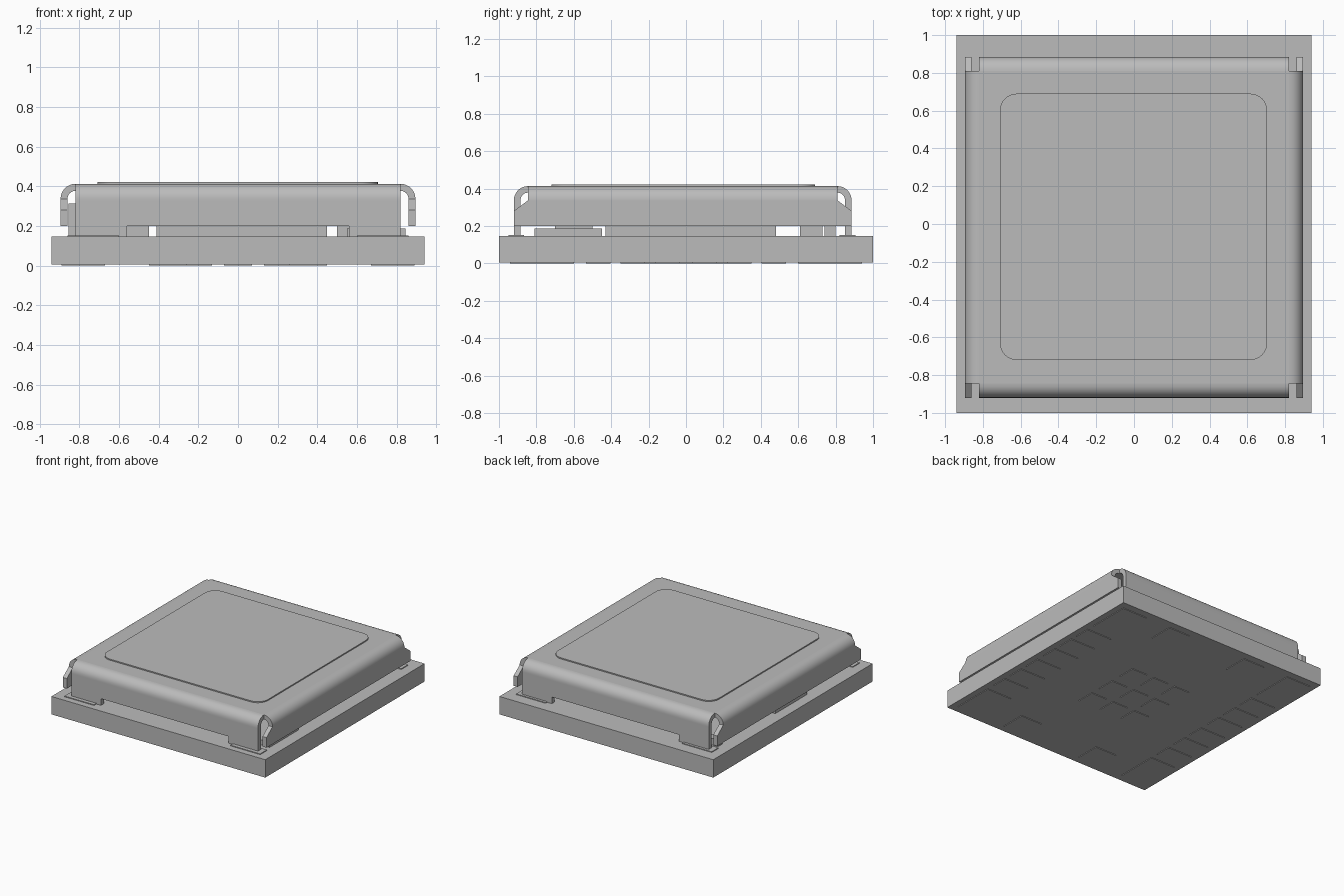
import bpy, bmesh, math

cube = bpy.data.objects.get("Cube")
if cube:
    bpy.data.objects.remove(cube, do_unlink=True)

grey = bpy.data.materials.new("plain grey")
grey.use_nodes = True
COLOUR = (0.5, 0.5, 0.5, 1)
grey.diffuse_color = COLOUR
grey.node_tree.nodes["Principled BSDF"].inputs["Base Color"].default_value = COLOUR


def finish(name, bm, smooth=False):
    bmesh.ops.recalc_face_normals(bm, faces=bm.faces[:])
    mesh = bpy.data.meshes.new(name)
    bm.to_mesh(mesh)
    bm.free()
    mesh.materials.append(grey)
    obj = bpy.data.objects.new(name, mesh)
    bpy.context.scene.collection.objects.link(obj)
    if smooth:
        bpy.ops.object.select_all(action='DESELECT')
        obj.select_set(True)
        bpy.context.view_layer.objects.active = obj
        bpy.ops.object.shade_smooth_by_angle(angle=math.radians(30))
    return obj


def box(name, x0, x1, y0, y1, z0, z1):
    bm = bmesh.new()
    bmesh.ops.create_cube(bm, size=1)
    for v in bm.verts:
        v.co = ((x0 + x1) / 2 + v.co.x * (x1 - x0),
                (y0 + y1) / 2 + v.co.y * (y1 - y0),
                (z0 + z1) / 2 + v.co.z * (z1 - z0))
    return finish(name, bm)


# Main dimensions: board top, shield extents, sheet thickness, bend radius
BOARD, TOP, SKIRT = 0.147, 0.413, 0.2
SX, FRONT, BACK = 0.895, -0.92, 0.885
SHEET, BEND = 0.035, 0.075
INX, INF, INB = SX - BEND, FRONT + BEND, BACK - BEND


def flange(name, place, lo, hi, flare):
    """Bent sheet: rows run out over the bend and down, flaring at the skirt."""
    def rows(radius):
        out = []
        for i in range(9):
            a = math.pi / 2 * i / 8
            out.append((radius * math.sin(a), TOP - BEND + radius * math.cos(a), 0))
        out.append((radius, 0.365 if flare and radius < 0 else 0.33, 0))
        if flare:
            out[-1] = (radius, TOP - BEND - 0.001, 0)
            out.append((radius, 0.28, flare))
        out.append((radius, SKIRT, flare))
        return out
    bm = bmesh.new()
    sides = []
    for radius in (BEND, BEND - SHEET):
        sides.append([[bm.verts.new(place(d, t, z)) for t in (lo - f, hi + f)]
                      for d, z, f in rows(radius)])
    outer, inner = sides
    for i in range(len(outer) - 1):
        a, b, c, d = outer[i], outer[i + 1], inner[i], inner[i + 1]
        bm.faces.new((a[0], a[1], b[1], b[0]))
        bm.faces.new((c[0], d[0], d[1], c[1]))
        for k in (0, 1):
            bm.faces.new((a[k], b[k], d[k], c[k]))
    for i in (0, -1):
        bm.faces.new((outer[i][0], outer[i][1], inner[i][1], inner[i][0]))
    finish(name, bm, True)


# Circuit board
box("board", -0.94, 0.94, -1, 1, 0.005, BOARD)

# Shield can: flat top with four bent sides and open corners
box("shield_top", -INX, INX, INF, INB, TOP - SHEET, TOP)
flange("shield_front", lambda d, t, z: (t, INF - d, z), -INX, INX, 0)
flange("shield_back", lambda d, t, z: (t, INB + d, z), -INX, INX, 0)
flange("shield_left", lambda d, t, z: (INX + d, t, z), INF, INB, BEND)
flange("shield_right", lambda d, t, z: (-INX - d, t, z), INF, INB, BEND)

# Feet under the front and back sides, each on a solder land
for label, y0 in (("front", FRONT), ("back", BACK - SHEET)):
    for side, s in (("left", 1), ("right", -1)):
        x0, x1 = sorted((s * 0.56, s * INX))
        box(f"{label}_{side}_foot", x0, x1, y0, y0 + SHEET, BOARD, SKIRT)
        x0, x1 = sorted((s * 0.6, s * 0.86))
        box(f"{label}_{side}_land", x0, x1, y0 - 0.03, y0 + SHEET + 0.02,
            BOARD, BOARD + 0.006)

# Raised rounded label plate
bm = bmesh.new()
R = 0.09
ring = []
for i, (cx, cy) in enumerate(((0.705, 0.69), (-0.71, 0.69), (-0.71, -0.72), (0.705, -0.72))):
    for k in range(9):
        a = math.pi / 2 * (i + k / 8)
        ring.append(bm.verts.new((cx - math.copysign(R, cx) + R * math.cos(a),
                                  cy - math.copysign(R, cy) + R * math.sin(a), TOP)))
face = bm.faces.new(ring)
ext = bmesh.ops.extrude_face_region(bm, geom=[face])
for v in ext["geom"]:
    if isinstance(v, bmesh.types.BMVert):
        v.co.z += 0.009
finish("label_plate", bm, True)

# Components under the shield
box("main_chip", -0.41, 0.45, -0.43, 0.48, BOARD, 0.3)
box("tall_part", -0.855, -0.6, -0.3, 0.1, BOARD, 0.315)
box("side_chip", 0.55, 0.845, -0.81, -0.45, BOARD, 0.187)
box("back_part", 0.5, 0.8, 0.61, 0.73, BOARD, 0.25)
box("corner_part", -0.84, -0.7, 0.74, 0.8, BOARD, 0.2)
box("front_part", -0.56, -0.45, -0.7, -0.5, BOARD, 0.25)


# Contact pads on the underside
def pad(name, x, y, w, h):
    box(name, x - w / 2, x + w / 2, y - h / 2, y + h / 2, 0, 0.005)


for sx in (-1, 1):
    for sy in (-1, 1):
        pad("corner_pad", sx * 0.78, sy * 0.77, 0.22, 0.34)
        pad("end_pad", sx * 0.355, sy * 0.84, 0.19, 0.2)
        for y in (0.1, 0.285, 0.47):
            pad("edge_pad", sx * 0.78, sy * y, 0.22, 0.13)
for i in (-1, 0, 1):
    for j in (-1, 0, 1):
        pad("centre_pad", i * 0.2, j * 0.23, 0.14, 0.15)
